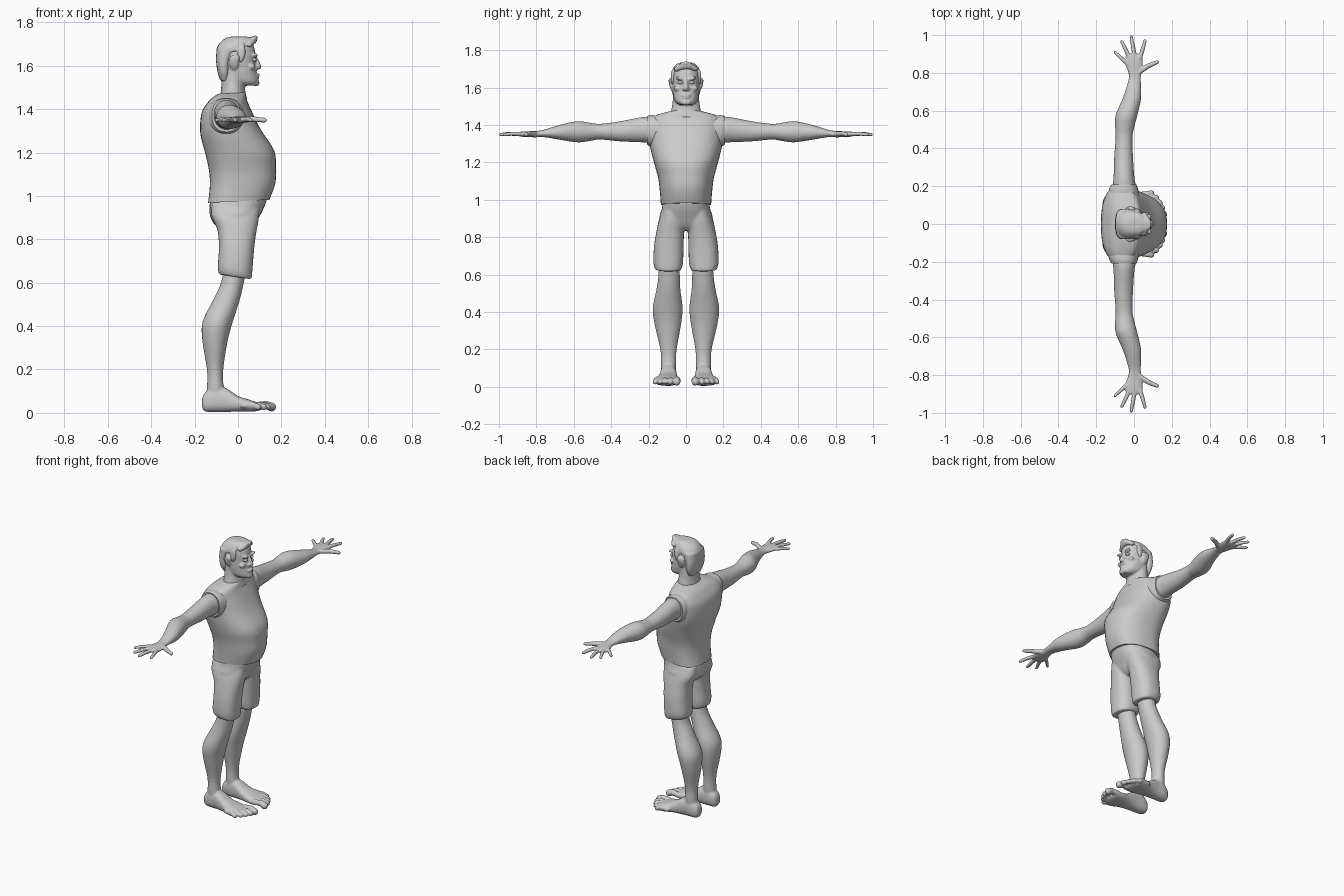
import bpy, bmesh, math
from mathutils import Vector, Matrix


def catmull(secs, steps):
    """Smoothly fill in sections between the given ones."""
    out = []
    for i in range(len(secs) - 1):
        p0, p1, p2, p3 = (secs[max(0, min(len(secs) - 1, i + k))] for k in (-1, 0, 1, 2))
        for j in range(steps):
            t = j / steps
            out.append([0.5 * (2 * b + (c - a) * t + (2 * a - 5 * b + 4 * c - d) * t * t
                               + (3 * b - a - 3 * c + d) * t ** 3)
                        for a, b, c, d in zip(p0, p1, p2, p3)])
    return out + [list(secs[-1])]


def loft(bm, axis, secs, p=2.0, taper=0.0, n=28, steps=4, tilt=0.0):
    """Sections: (position on axis, min a, max a, min b, max b)."""
    rings = []
    for t, a0, a1, b0, b1 in catmull(secs, steps):
        ring = []
        for k in range(n):
            c, s = math.cos(2 * math.pi * k / n), math.sin(2 * math.pi * k / n)
            c = math.copysign(abs(c) ** (2 / p), c)
            s = math.copysign(abs(s) ** (2 / p), s)
            a = (a0 + a1) / 2 + c * (a1 - a0) / 2
            b = (b0 + b1) / 2 + s * (b1 - b0) / 2 * (1 - taper * c)
            co = {'x': (t, a, b), 'y': (a, t, b), 'z': (a, b, t + tilt * a)}[axis]
            ring.append(bm.verts.new(co))
        rings.append(ring)
    for r, q in zip(rings, rings[1:]):
        for k in range(n):
            bm.faces.new((r[k], r[(k + 1) % n], q[(k + 1) % n], q[k]))
    bm.faces.new(rings[0][::-1])
    bm.faces.new(rings[-1])


def ball(bm, c, r, rot=(0, 0, 0)):
    m = Matrix.Translation(c)
    for ang, ax in zip(rot, 'XYZ'):
        m = m @ Matrix.Rotation(ang, 4, ax)
    bmesh.ops.create_uvsphere(bm, u_segments=20, v_segments=12, radius=1,
                              matrix=m @ Matrix.Diagonal((*r, 1)))


def digit(bm, pts, radii):
    """Chain of tapered tubes with round joints."""
    for p, r in zip(pts, radii):
        ball(bm, p, (r, r, r))
    for p, q, r, s in zip(pts, pts[1:], radii, radii[1:]):
        p, q = Vector(p), Vector(q)
        m = Matrix.Translation((p + q) / 2) @ (q - p).to_track_quat('Z', 'Y').to_matrix().to_4x4()
        bmesh.ops.create_cone(bm, cap_ends=True, segments=14, radius1=r, radius2=s,
                              depth=(q - p).length, matrix=m)


def finish(bm, name, voxel=0, mirror=False, smooth=2):
    bmesh.ops.recalc_face_normals(bm, faces=bm.faces)
    me = bpy.data.meshes.new(name)
    bm.to_mesh(me)
    bm.free()
    ob = bpy.data.objects.new(name, me)
    bpy.context.collection.objects.link(ob)
    if voxel:
        rm = ob.modifiers.new("fuse", 'REMESH')
        rm.mode, rm.voxel_size, rm.use_smooth_shade = 'VOXEL', voxel, True
        sm = ob.modifiers.new("soften", 'SMOOTH')
        sm.factor, sm.iterations = 0.5, smooth
    if mirror:
        mi = ob.modifiers.new("mirror", 'MIRROR')
        mi.use_axis = (False, True, False)
    bpy.context.view_layer.objects.active = ob
    ob.select_set(True)
    bpy.ops.object.shade_smooth_by_angle(angle=math.radians(45))
    ob.select_set(False)
    return ob


# Shirt: broad back, rounded belly
bm = bmesh.new()
loft(bm, 'z', [(.975, -.138, .145, -.132, .132), (1.05, -.13, .172, -.138, .138),
               (1.12, -.133, .174, -.147, .147), (1.2, -.15, .167, -.168, .168),
               (1.3, -.174, .105, -.192, .192), (1.39, -.168, .062, -.2, .2),
               (1.435, -.142, .043, -.192, .192), (1.458, -.12, .038, -.15, .15),
               (1.475, -.09, .035, -.085, .085)], p=2.5, taper=.12, n=40, tilt=.05)
finish(bm, "shirt")

# Raised sleeve edges around the shoulders
bm = bmesh.new()
loft(bm, 'y', [(.14, -.14, .03, 1.29, 1.45), (.185, -.132, .022, 1.285, 1.452),
               (.208, -.12, .012, 1.295, 1.448)], p=2.3)
finish(bm, "sleeve", mirror=True)

# Shorts: pelvis and two wide legs
bm = bmesh.new()
loft(bm, 'z', [(.835, -.06, .05, -.05, .05), (.86, -.1, .075, -.11, .11),
               (.9, -.127, .097, -.142, .142), (.95, -.132, .122, -.13, .13),
               (.99, -.125, .135, -.123, .123)], p=2.3)
for s in (1, -1):
    loft(bm, 'z', [(.625, -.088, .062, s * .025, s * .163), (.66, -.093, .066, s * .016, s * .174),
                   (.75, -.088, .073, s * .013, s * .171), (.83, -.095, .082, s * .01, s * .158),
                   (.89, -.123, .093, s * .004, s * .145), (.95, -.12, .1, s * .01, s * .125)],
         p=2.4, tilt=-.15)
finish(bm, "shorts", .007)

# Leg with foot and toes
bm = bmesh.new()
loft(bm, 'z', [(.68, -.065, .045, .035, .145), (.6, -.078, .027, .033, .147),
               (.52, -.115, .008, .03, .158), (.42, -.163, -.024, .018, .178),
               (.33, -.164, -.048, .027, .167), (.2, -.143, -.068, .05, .137),
               (.12, -.143, -.066, .053, .134), (.04, -.15, -.05, .055, .13)])
loft(bm, 'x', [(-.166, .08, .11, .03, .06), (-.155, .06, .125, .008, .09),
               (-.12, .052, .135, .004, .115), (-.065, .05, .138, .004, .118),
               (0, .043, .15, .006, .078), (.05, .032, .17, .006, .062),
               (.085, .033, .166, .008, .05), (.11, .05, .13, .015, .04)], p=2.5)
for x, y, r in ((.155, .05, .021), (.15, .085, .016), (.137, .113, .015),
                (.118, .139, .015), (.092, .164, .015)):
    digit(bm, [(x - .07, y - .006, .034), (x - .025, y - .002, .038), (x, y, .027)],
          [r * .8, r * .85, r])
finish(bm, "leg", .006, mirror=True)

# Arm with flat, spread hand
bm = bmesh.new()
loft(bm, 'y', [(.16, -.11, .008, 1.305, 1.44), (.21, -.112, .008, 1.305, 1.443),
               (.25, -.108, .002, 1.308, 1.44), (.35, -.105, -.005, 1.312, 1.42),
               (.46, -.097, -.008, 1.322, 1.406), (.52, -.1, .003, 1.313, 1.413),
               (.58, -.096, .019, 1.307, 1.42), (.67, -.058, .038, 1.32, 1.402),
               (.76, -.03, .036, 1.335, 1.374), (.8, -.03, .038, 1.334, 1.368),
               (.85, -.048, .047, 1.335, 1.366), (.885, -.046, .042, 1.338, 1.364),
               (.9, -.03, .03, 1.344, 1.36)])
for base, mid, tip, r in (((.02, .8), (.075, .837), (.122, .857), .013),
                          ((.032, .88), (.046, .925), (.058, .969), .011),
                          ((.003, .89), (-.006, .945), (-.015, .99), .011),
                          ((-.024, .88), (-.045, .925), (-.064, .966), .0105),
                          ((-.036, .85), (-.072, .882), (-.1, .909), .01)):
    digit(bm, [(*base, 1.352), (*mid, 1.353), (*tip, 1.349)], [r * 1.1, r, r * .85])
finish(bm, "arm", .005, mirror=True)

# Head with neck, nose, brows, lips and ears
bm = bmesh.new()
loft(bm, 'z', [(1.44, -.09, .045, -.088, .088), (1.475, -.08, .035, -.08, .08),
               (1.52, -.077, .03, -.072, .072), (1.58, -.08, .03, -.068, .068)])
loft(bm, 'z', [(1.508, .01, .085, -.035, .035), (1.525, -.03, .094, -.057, .057),
               (1.56, -.06, .088, -.068, .068), (1.61, -.085, .082, -.073, .073),
               (1.66, -.09, .08, -.074, .074), (1.7, -.08, .068, -.066, .066),
               (1.725, -.05, .04, -.04, .04)], p=2.3, taper=.1)
digit(bm, [(.078, 0, 1.64), (.095, 0, 1.595)], [.01, .013])
ball(bm, (.085, 0, 1.522), (.014, .028, .017))
ball(bm, (.088, 0, 1.558), (.012, .026, .006))
ball(bm, (.088, 0, 1.546), (.011, .022, .006))
for s in (1, -1):
    ball(bm, (.084, s * .013, 1.592), (.012, .009, .009))
    ball(bm, (.076, s * .03, 1.647), (.014, .026, .009), (s * .2, 0, -s * .3))
    ball(bm, (.06, s * .042, 1.595), (.02, .022, .016))
    ball(bm, (-.02, s * .08, 1.615), (.022, .01, .036), (-s * .25, -.2, 0))
    ball(bm, (-.012, s * .084, 1.634), (.02, .008, .018))
finish(bm, "head", .005, smooth=1)

# Eyes
bm = bmesh.new()
ball(bm, (.074, .03, 1.627), (.012, .015, .009))
finish(bm, "eye", mirror=True)

# Hair: cap, nape, sideburns and swept quiff
bm = bmesh.new()
loft(bm, 'z', [(1.665, -.1, .03, -.08, .08), (1.69, -.094, .055, -.075, .075),
               (1.712, -.078, .07, -.064, .064), (1.728, -.055, .065, -.047, .047),
               (1.734, -.03, .04, -.025, .025)], p=2.2)
loft(bm, 'z', [(1.53, -.082, -.04, -.055, .055), (1.57, -.094, -.035, -.075, .075),
               (1.62, -.101, -.03, -.08, .08), (1.68, -.099, 0, -.08, .08)], p=2.4)
for s in (1, -1):
    ball(bm, (.015, s * .07, 1.655), (.02, .012, .042), (0, .15, 0))
digit(bm, [(.052, -.052, 1.698), (.066, -.02, 1.714), (.07, .015, 1.718), (.055, .05, 1.7)],
      [.013, .018, .018, .013])
ball(bm, (.078, 0, 1.728), (.014, .03, .011), (0, -.4, 0))
finish(bm, "hair", .006)
